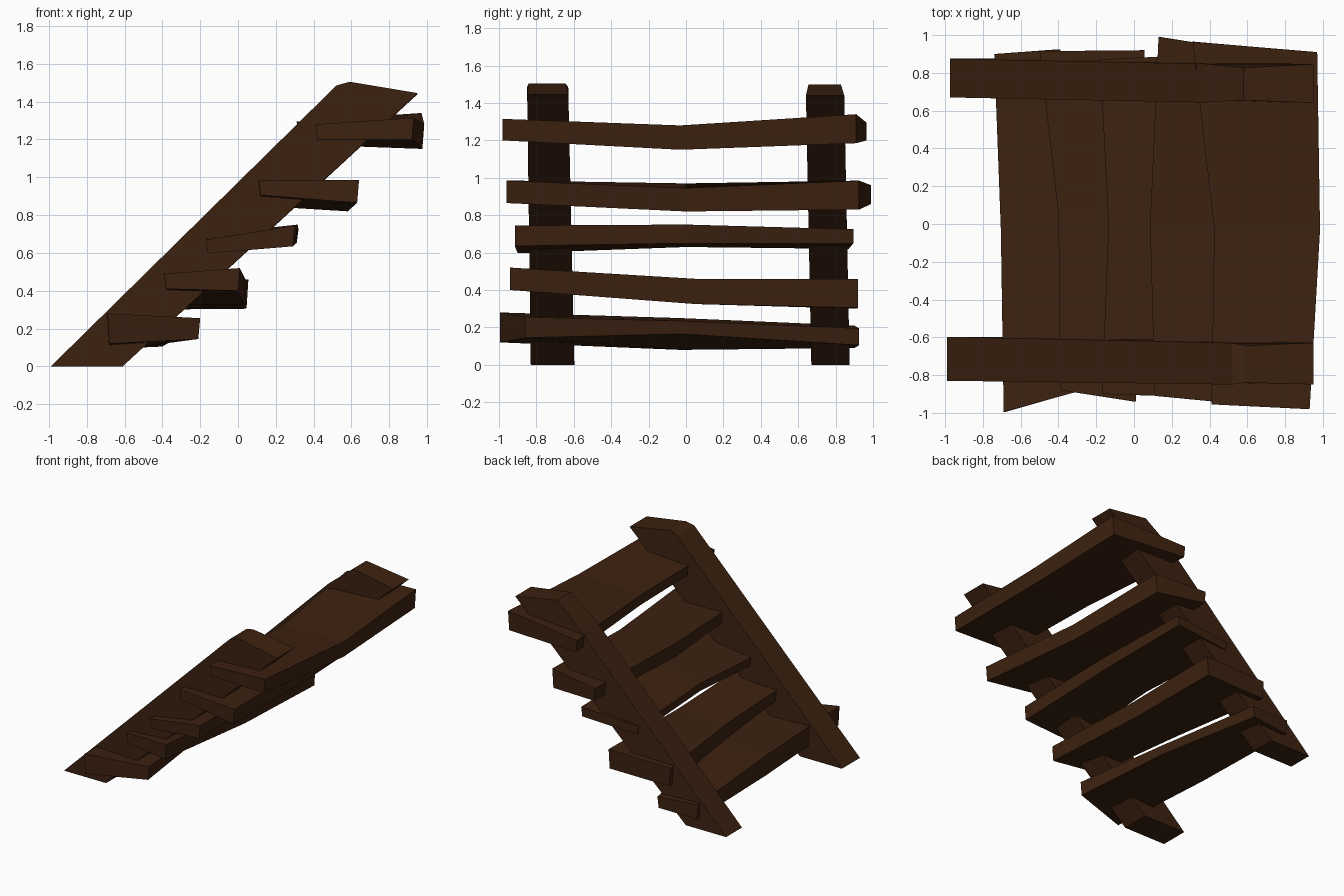
import bpy, bmesh

wood = bpy.data.materials.new("dark brown wood")
wood.diffuse_color = (0.045, 0.0155, 0.005, 1)


def loft(name, rings):
    """Skin a closed solid through matching rings of points."""
    bm = bmesh.new()
    loops = [[bm.verts.new(p) for p in ring] for ring in rings]
    n = len(loops[0])
    for a, b in zip(loops, loops[1:]):
        for i in range(n):
            j = (i + 1) % n
            bm.faces.new((a[i], a[j], b[j], b[i]))
    bm.faces.new(loops[0])
    bm.faces.new(loops[-1])
    bmesh.ops.recalc_face_normals(bm, faces=bm.faces)
    mesh = bpy.data.meshes.new(name)
    bm.to_mesh(mesh)
    bm.free()
    mesh.materials.append(wood)
    obj = bpy.data.objects.new(name, mesh)
    bpy.context.collection.objects.link(obj)
    return obj


def stringer(name, profile, foot, top, tip):
    """Slanted side beam; its width runs from foot to top, with a narrower tip."""
    rings = []
    for side in (0, 1):
        ring = []
        for i, (x, z) in enumerate(profile):
            t = z / 1.5
            y = tip[side] if i == 3 else foot[side] + (top[side] - foot[side]) * t
            ring.append((x, y, z))
        rings.append(ring)
    return loft(name, rings)


def tread(name, *sections):
    """Crooked plank; section = y back/front, x back/front, z back top/bottom, front top/bottom."""
    rings = []
    for yb, yf, xb, xf, bt, bb, ft, fb in sections:
        rings.append([(xb, yb, bt), (xf, yf, ft), (xf - 0.01, yf, fb), (xb + 0.01, yb, bb)])
    return loft(name, rings)


# Side beams
stringer("front_stringer",
         [(-0.99, 0), (-0.61, 0), (0.95, 1.445), (0.59, 1.505), (0.52, 1.485)],
         (-0.83, -0.597), (-0.85, -0.63), (-0.84, -0.645))
stringer("back_stringer",
         [(-0.975, 0), (-0.61, 0), (0.95, 1.44), (0.58, 1.50), (0.37, 1.33)],
         (0.67, 0.875), (0.64, 0.845), (0.655, 0.828))

# Five uneven planks, bottom to top
tread("tread_1",
      (-0.995, -0.86, -0.69, -0.20, 0.28, 0.12, 0.255, 0.145),
      (-0.03, -0.03, -0.705, -0.29, 0.25, 0.08, 0.235, 0.165),
      (0.90, 0.925, -0.74, -0.39, 0.21, 0.09, 0.195, 0.105))
tread("tread_2",
      (-0.88, -0.94, -0.39, 0.01, 0.49, 0.41, 0.52, 0.40),
      (0.05, 0.05, -0.40, 0.04, 0.455, 0.325, 0.46, 0.325),
      (0.915, 0.92, -0.50, 0.055, 0.45, 0.30, 0.46, 0.305))
tread("tread_3",
      (-0.90, -0.915, -0.17, 0.30, 0.67, 0.597, 0.745, 0.635),
      (0.0, 0.0, -0.135, 0.315, 0.70, 0.63, 0.75, 0.65),
      (0.87, 0.895, -0.18, 0.32, 0.69, 0.62, 0.725, 0.65))
tread("tread_4",
      (-0.91, -0.96, 0.11, 0.64, 0.985, 0.905, 0.985, 0.865),
      (0.0, 0.0, 0.085, 0.59, 0.97, 0.85, 0.945, 0.82),
      (0.99, 0.925, 0.13, 0.56, 0.96, 0.86, 0.985, 0.83))
tread("tread_5",
      (-0.955, -0.98, 0.41, 0.93, 1.28, 1.20, 1.315, 1.20),
      (-0.03, -0.03, 0.425, 0.985, 1.26, 1.17, 1.28, 1.15),
      (0.965, 0.91, 0.31, 0.97, 1.295, 1.20, 1.34, 1.185))
